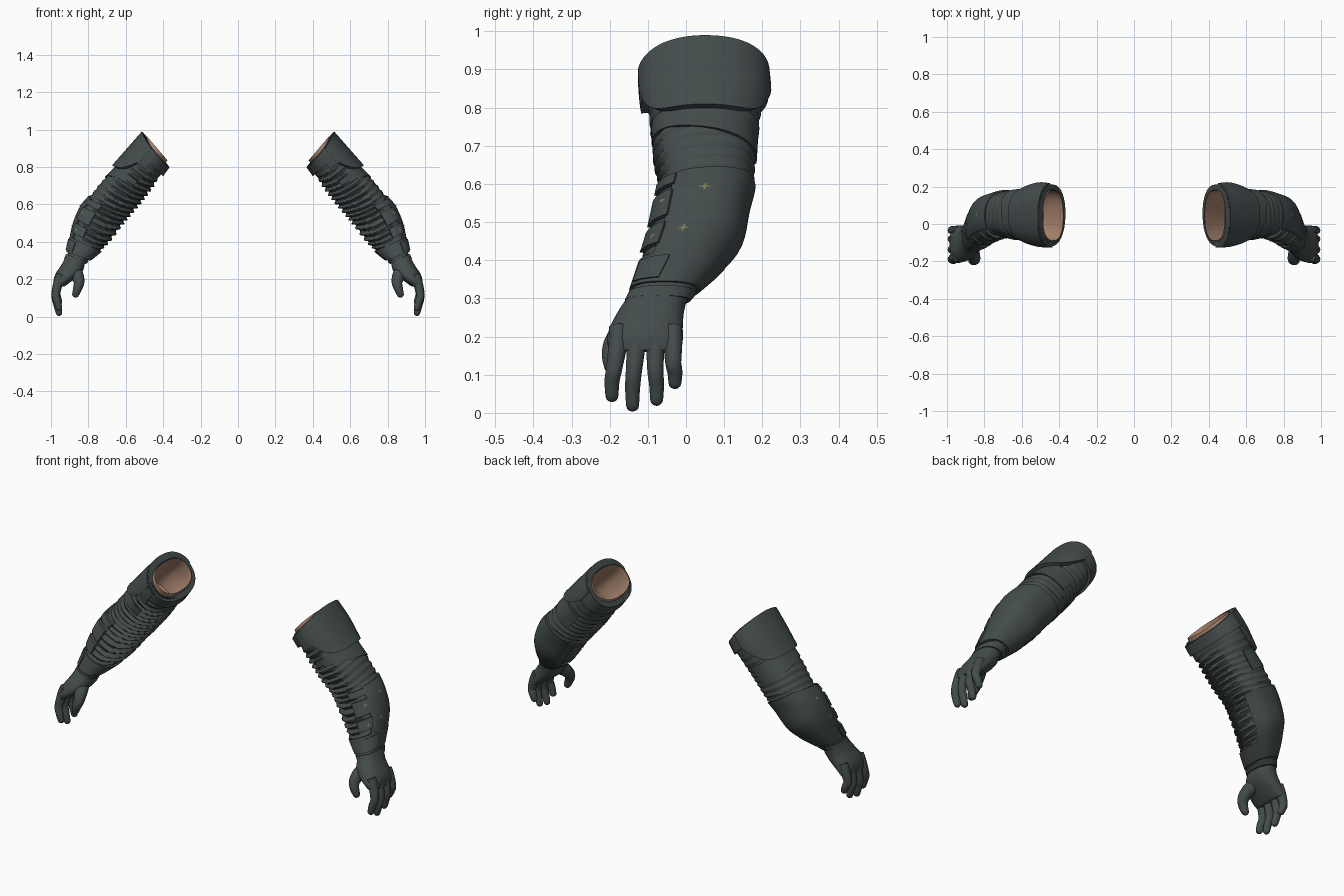
import bpy, bmesh, math
from mathutils import Vector

cube = bpy.data.objects.get("Cube")
if cube:
    bpy.data.objects.remove(cube, do_unlink=True)


def material(name, rgb):
    m = bpy.data.materials.new(name)
    m.use_nodes = True
    m.diffuse_color = (*rgb, 1)
    m.node_tree.nodes["Principled BSDF"].inputs["Base Color"].default_value = (*rgb, 1)
    return m


CLOTH = material("dark slate cloth", (0.058, 0.072, 0.072))
SKIN = material("tan lining", (0.40, 0.235, 0.16))
MARK = material("olive marks", (0.20, 0.20, 0.09))

# Limb sections: outer point x, z, inner point x, z, front y, back y
ARM = [
    (.50, .97, .37, .82, -.105, .195),
    (.57, .89, .42, .75, -.10, .20),
    (.65, .80, .47, .675, -.085, .185),
    (.72, .73, .52, .61, -.08, .18),
    (.785, .65, .575, .545, -.065, .175),
    (.835, .59, .625, .485, -.075, .16),
    (.875, .50, .69, .40, -.095, .14),
    (.895, .41, .745, .345, -.12, .085),
    (.91, .34, .80, .30, -.14, .025),
    (.925, .30, .825, .28, -.155, 0),
]
HAND = [
    (.922, .32, .82, .295, -.15, .005),
    (.945, .275, .825, .255, -.178, -.005),
    (.972, .235, .85, .22, -.198, -.008),
    (.985, .20, .895, .185, -.208, -.008),
    (.985, .165, .93, .16, -.20, -.012),
]


def catmull(rows, t):
    """Smooth value along a list of tuples."""
    i = max(0, min(len(rows) - 2, math.floor(t)))
    u = t - i
    p = [rows[max(0, min(len(rows) - 1, i + k))] for k in (-1, 0, 1, 2)]
    return [b + .5 * u * (c - a + u * (2*a - 5*b + 4*c - d + u * (3*(b - c) + d - a)))
            for a, b, c, d in zip(*p)]


def surface(t, deg, off=0, rows=ARM):
    """Point on the limb: 0 is outer, 90 back, 180 inner, 270 front."""
    ux, uz, lx, lz, y0, y1 = catmull(rows, t)
    a = math.radians(deg)
    c, s = [math.copysign(abs(v) ** .85, v) for v in (math.cos(a), math.sin(a))]
    half = Vector((ux - lx, 0, uz - lz)) / 2
    out = half.normalized() * math.cos(a) + Vector((0, math.sin(a), 0))
    mid = Vector(((ux + lx) / 2, (y0 + y1) / 2, (uz + lz) / 2))
    return mid + half * c + Vector((0, (y1 - y0) / 2 * s, 0)) + out * off


def make(name, rows, mat, wrap=True, cap_start=False, cap_end=False, angle=40):
    """Skin a list of point rows and mirror it to the other arm."""
    bm = bmesh.new()
    v = [[bm.verts.new(p) for p in r] for r in rows]
    n = len(v[0])
    for r0, r1 in zip(v, v[1:]):
        for j in range(n if wrap else n - 1):
            k = (j + 1) % n
            bm.faces.new((r0[j], r0[k], r1[k], r1[j]))
    if cap_start:
        bm.faces.new(v[0])
    if cap_end:
        bm.faces.new(v[-1])
    return finish(name, bm, mat, angle)


def finish(name, bm, mat, angle=40):
    bmesh.ops.recalc_face_normals(bm, faces=bm.faces)
    me = bpy.data.meshes.new(name)
    bm.to_mesh(me)
    bm.free()
    me.materials.append(mat)
    ob = bpy.data.objects.new(name, me)
    bpy.context.collection.objects.link(ob)
    bpy.ops.object.select_all(action='DESELECT')
    ob.select_set(True)
    bpy.context.view_layer.objects.active = ob
    bpy.ops.object.shade_smooth_by_angle(angle=math.radians(angle))
    ob.modifiers.new("other arm", 'MIRROR')
    return ob


def steps(a, b, n):
    return [a + (b - a) * i / n for i in range(n + 1)]


def plate(name, start, end, off, a0=0, a1=360, mat=CLOTH, sink=-.012):
    """Raised plate or band; start and end are functions of the angle."""
    full = a1 - a0 == 360
    cols = [(a, off) for a in steps(a0, a1, 36)]
    cols = cols[:-1] if full else [(a0, sink)] + cols + [(a1, sink)]
    levels = [(0, sink)] + [(u, off) for u in steps(0, 1, 14)] + [(1, sink)]
    rows = [[surface(start(a) + (end(a) - start(a)) * u, a, min(o, p))
             for a, o in cols] for u, p in levels]
    return make(name, rows, mat, wrap=full)


def const(x):
    return lambda a: x


# Sleeve with creases, strongest on the front and inner side
def crease(t, a):
    r = math.radians(a)
    inner = .25 + .75 * max(0, math.cos(r - math.radians(225)))
    fade = min(1, max(0, t - .8)) * min(1, max(0, (7.2 - t)))
    wave = math.sin(9 * t + 1.2 * math.sin(r) + .8 * math.cos(2 * r))
    return .011 * inner * fade * (1 - 2 * abs(wave) ** 1.5)


make("sleeve", [[surface(t, a, crease(t, a)) for a in range(0, 360, 8)]
                for t in steps(.2, 9, 120)], CLOTH)

# Hollow lining showing at the shoulder opening
make("lining", [[surface(t, a, -.016) for a in range(0, 360, 10)]
                for t in steps(-.17, 2, 10)], SKIN, cap_end=True)


# Shoulder cuff: band set back at the front, long rounded flap outside
def cuff_top(a):
    return .06 - .14 * math.cos(math.radians(a)) - .2 * min(0, math.sin(math.radians(a)))


def flap_end(a):
    return 2.05 - 1.1 * abs(a / 82) ** 4


plate("cuff_band", cuff_top, const(.85), .016)
plate("cuff_flap", lambda a: cuff_top(a) + .03, flap_end, .024, -80, 84)
plate("cuff_front_tab", const(.35), const(1.25), .022, 262, 300)
plate("upper_arm_fold", const(1.9), lambda a: 2.75 + .3 * math.sin(math.radians(a)), .006, -100, 100)

# Forearm bracer, buckles and wrist bands
plate("bracer", lambda a: 4.0 + .25 * abs(a - 50) / 100, const(7.3), .008, -38, 150)
for i, (t0, t1) in enumerate([(4.3, 4.75), (5.0, 5.75), (5.95, 6.55)]):
    plate("bracer_buckle_%d" % (i + 1), const(t0), const(t1), .015, -78, -34)
plate("wrist_strap", const(6.85), const(7.95), .010)
plate("wrist_strap_tab", const(7.0), const(7.8), .016, -60, -10)
plate("glove_cuff", const(8.15), const(8.75), .008)

# Small painted marks on the bracer
for i, (t, a, off) in enumerate([(5.0, 2, .0105), (6.2, -8, .0105),
                                 (5.3, -46, .017), (6.3, -48, .017)]):
    bm = bmesh.new()
    pts = []
    for k in range(8):
        r = 1 if k % 2 == 0 else .35
        w = k * math.pi / 4
        pts.append(bm.verts.new(surface(t + .12 * r * math.cos(w),
                                        a + 6 * r * math.sin(w), off)))
    hub = bm.verts.new(surface(t, a, off + .001))
    for k in range(8):
        bm.faces.new((hub, pts[k], pts[(k + 1) % 8]))
    finish("bracer_mark_%d" % (i + 1), bm, MARK)

# Glove palm
make("palm", [[surface(t, a, 0, HAND) for a in range(0, 360, 12)]
              for t in steps(0, 4, 20)], CLOTH, cap_end=True, angle=60)


def digit(name, path):
    """Round-ended tube through (x, y, z, radius) points."""
    rows, last = [], len(path) - 1
    samples = [catmull(path, t) for t in steps(0, last, 14)]
    tip = Vector(samples[-1][:3])
    way = (tip - Vector(samples[-2][:3])).normalized()
    rad = samples[-1][3]
    for w in (30, 55, 78):
        r = math.radians(w)
        samples.append([*(tip + way * rad * math.sin(r)), rad * math.cos(r)])
    for i, s in enumerate(samples):
        p, q = samples[max(0, i - 1)], samples[min(len(samples) - 1, i + 1)]
        d = (Vector(q[:3]) - Vector(p[:3])).normalized()
        side = d.cross(Vector((0, 1, 0))).normalized()
        up = d.cross(side)
        rows.append([Vector(s[:3]) + s[3] * (side * math.cos(b) + up * math.sin(b))
                     for b in (math.tau * k / 14 for k in range(14))])
    make(name, rows, CLOTH, cap_start=True, cap_end=True, angle=60)


# Fingers: base y, tip y, tip z
for name, yb, yt, zt in [("index_finger", -.178, -.194, .028), ("middle_finger", -.13, -.14, .003),
                         ("ring_finger", -.08, -.077, .018), ("little_finger", -.034, -.029, .062)]:
    zm = zt + (.19 - zt) * .55
    digit(name, [(.945, yb, .225, .024), (.96, yb, .185, .025),
                 (.975, (yb + yt) / 2 - .002, zm, .0215), (.967, yt, zm * .5 + zt * .5 + .01, .02),
                 (.957, yt, zt + .018, .0175)])
digit("thumb", [(.885, -.10, .255, .036), (.862, -.15, .225, .035),
                (.85, -.186, .185, .029), (.858, -.197, .15, .024), (.868, -.195, .12, .019)])
